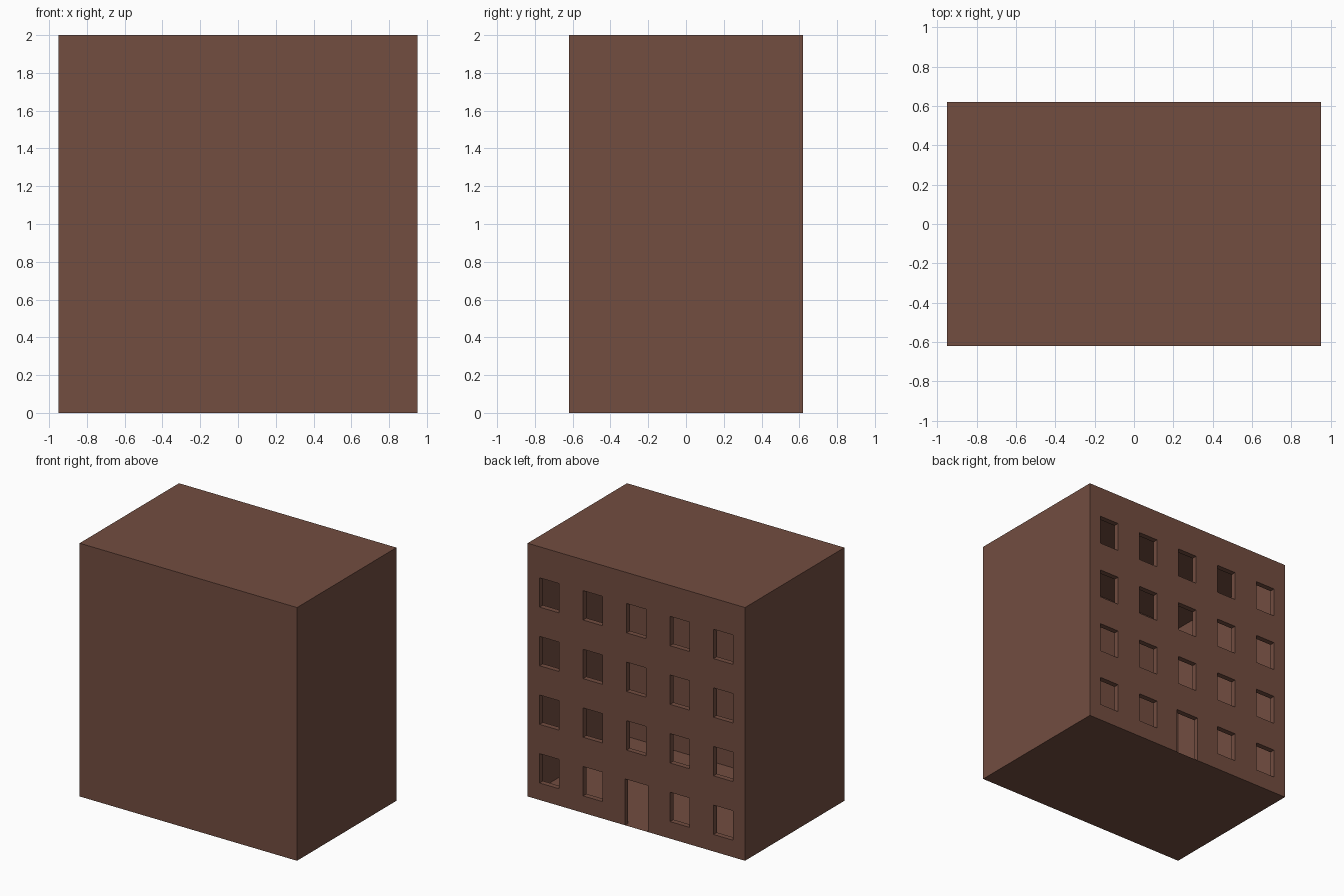
import bpy, bmesh

if "Cube" in bpy.data.objects:
    bpy.data.objects.remove(bpy.data.objects["Cube"])

W, D, H = 0.95, 0.62, 2.0      # half width, half depth, height
REVEAL = 0.042                 # depth of window and door jambs

brown = bpy.data.materials.new("brown_wall")
brown.diffuse_color = (0.17, 0.074, 0.051, 1)
brown.use_nodes = True
brown.node_tree.nodes["Principled BSDF"].inputs["Base Color"].default_value = brown.diffuse_color


def make(name, quads):
    """Build one object from quads, welding shared corners."""
    bm = bmesh.new()
    for q in quads:
        bm.faces.new([bm.verts.new(p) for p in q])
    bmesh.ops.remove_doubles(bm, verts=bm.verts, dist=1e-5)
    me = bpy.data.meshes.new(name)
    bm.to_mesh(me)
    bm.free()
    me.materials.append(brown)
    ob = bpy.data.objects.new(name, me)
    bpy.context.collection.objects.link(ob)
    return ob


# openings (x0, x1, z0, z1): five columns, four storeys, door bottom centre
openings = []
for row in range(4):
    for col in range(-2, 3):
        x, z = col * 0.38, 0.25 + row * 0.463
        if row == 0 and col == 0:
            openings.append((-0.1, 0.1, 0.0, 0.366))
        else:
            openings.append((x - 0.085, x + 0.085, z - 0.116, z + 0.116))

# thin hollow shell: front, sides, floor and roof (back left open)
bm = bmesh.new()
bmesh.ops.create_cube(bm, size=1)
for v in bm.verts:
    v.co = (v.co.x * 2 * W, v.co.y * 2 * D, (v.co.z + 0.5) * H)
bm.normal_update()
bmesh.ops.delete(bm, geom=[f for f in bm.faces if f.normal.y > 0.5], context='FACES_ONLY')
me = bpy.data.meshes.new("building_shell")
bm.to_mesh(me)
bm.free()
me.materials.append(brown)
bpy.context.collection.objects.link(bpy.data.objects.new("building_shell", me))

# back wall: grid of panels, leaving the openings empty
xs = sorted({-W, W} | {round(v, 4) for o in openings for v in o[:2]})
zs = sorted({0.0, H} | {round(v, 4) for o in openings for v in o[2:]})
panels = []
for x0, x1 in zip(xs, xs[1:]):
    for z0, z1 in zip(zs, zs[1:]):
        cx, cz = (x0 + x1) / 2, (z0 + z1) / 2
        if not any(a < cx < b and c < cz < d for a, b, c, d in openings):
            panels.append([(x1, D, z0), (x0, D, z0), (x0, D, z1), (x1, D, z1)])
make("back_wall", panels)

# jambs, sills and lintels running inward from each opening
jambs = []
for x0, x1, z0, z1 in openings:
    ring = [(x0, z0), (x1, z0), (x1, z1), (x0, z1)]
    for i in range(4):
        (ax, az), (bx, bz) = ring[i], ring[(i + 1) % 4]
        if az == bz == 0:       # door has no sill, the floor runs through
            continue
        jambs.append([(ax, D, az), (bx, D, bz), (bx, D - REVEAL, bz), (ax, D - REVEAL, az)])
make("opening_reveals", jambs)
